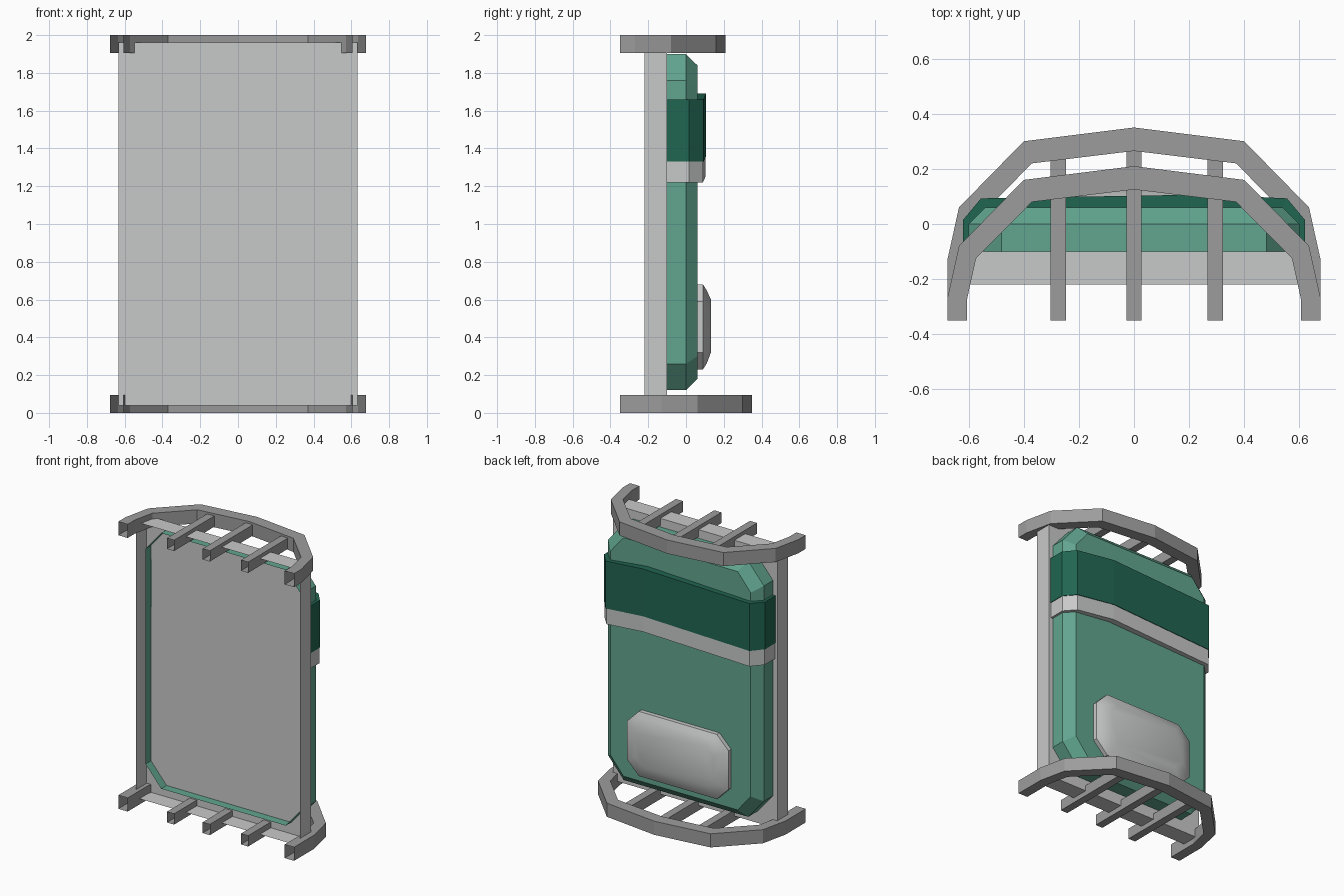
import bpy, bmesh

if "Cube" in bpy.data.objects:
    bpy.data.objects.remove(bpy.data.objects["Cube"])


def material(name, rgb):
    m = bpy.data.materials.new(name)
    m.diffuse_color = (*rgb, 1)
    m.use_nodes = True
    m.node_tree.nodes["Principled BSDF"].inputs["Base Color"].default_value = m.diffuse_color
    return m


GREEN = material("mid green", (0.12, 0.375, 0.275))
DARK = material("dark green", (0.015, 0.132, 0.082))
LIGHT = material("light grey", (0.575, 0.585, 0.58))
GREY = material("mid grey", (0.335, 0.335, 0.335))


def loft(name, rings, mats, closed=True, caps=()):
    """Bridge equal-length rings of points; caps lists ring indices to fill."""
    bm = bmesh.new()
    vs = [[bm.verts.new(p) for p in r] for r in rings]
    n = len(rings[0])
    for a, b in zip(vs, vs[1:]):
        for i in range(n if closed else n - 1):
            j = (i + 1) % n
            bm.faces.new((a[i], a[j], b[j], b[i]))
    for c in caps:
        bm.faces.new(vs[c])
    bmesh.ops.recalc_face_normals(bm, faces=bm.faces)
    me = bpy.data.meshes.new(name)
    bm.to_mesh(me)
    bm.free()
    for m in mats:
        me.materials.append(m)
    ob = bpy.data.objects.new(name, me)
    bpy.context.collection.objects.link(ob)
    return ob


def octagon(hx, z0, z1, c, y, cz=None):
    """Chamfered rectangle in the xz plane."""
    cz = cz or c
    return [(-hx + c, y, z0), (hx - c, y, z0), (hx, y, z0 + cz), (hx, y, z1 - cz),
            (hx - c, y, z1), (-hx + c, y, z1), (-hx, y, z1 - cz), (-hx, y, z0 + cz)]


# Shallow open-fronted tray with a flat grey back panel
def rect(y):
    return [(-0.633, y, 0.04), (0.633, y, 0.04), (0.633, y, 1.96), (-0.633, y, 1.96)]


loft("back_tray", [rect(-0.22), rect(-0.10)], [LIGHT], caps=(-1,))

# Main padded body: its open rim stands forward of the panel, back is bevelled
loft("pack_body", [octagon(0.60, 0.12, 1.90, 0.12, -0.16, 0.14),
                   octagon(0.60, 0.12, 1.90, 0.12, 0.0, 0.14),
                   octagon(0.54, 0.18, 1.84, 0.10, 0.06, 0.12)],
     [GREEN], caps=(-1,))


# Flap band wrapped over the sides and back, peaking off centre
def band(name, z0, z1, d, mat):
    outer = [(-0.62 + d, -0.10, 0), (-0.62 + d, 0.015, 0), (-0.555 + d, 0.093 - d, 0),
             (0.26, 0.107 - d, 0.03), (0.555 - d, 0.093 - d, 0),
             (0.62 - d, 0.015, 0), (0.62 - d, -0.10, 0)]
    inner = [(-0.597, -0.10, 0), (-0.597, -0.005, 0), (-0.535, 0.055, 0),
             (0.26, 0.055, 0.03), (0.535, 0.055, 0), (0.597, -0.005, 0), (0.597, -0.10, 0)]
    rings = []
    for o, i in zip(outer, inner):
        rings.append([(o[0], o[1], z0 + o[2]), (o[0], o[1], z1 + o[2]),
                      (i[0], i[1], z1 + i[2]), (i[0], i[1], z0 + i[2])])
    loft(name, rings, [mat], caps=(0, -1))


band("flap_band", 1.33, 1.66, 0, DARK)
band("flap_trim", 1.22, 1.33, 0.004, LIGHT)

# Rounded pocket low on the back
pocket = loft("pocket", [octagon(0.39, 0.23, 0.68, 0.09, 0.05),
                         octagon(0.39, 0.23, 0.68, 0.09, 0.09),
                         octagon(0.36, 0.262, 0.648, 0.08, 0.11),
                         octagon(0.30, 0.32, 0.60, 0.06, 0.132)], [LIGHT], caps=(-1,))
bpy.context.view_layer.objects.active = pocket
pocket.select_set(True)
bpy.ops.object.shade_smooth_by_angle(angle=0.75)
pocket.select_set(False)


# Curved frame rails with open ends, and three cross bars each
def rail(name, z0, shift):
    z1 = z0 + 0.095
    half = [((0.677, -0.35), (0.605, -0.35)),
            ((0.677, -0.27 + shift), (0.605, -0.27 + shift)),
            ((0.635, -0.08 + shift), (0.573, -0.125 + shift)),
            ((0.40, 0.16 + shift), (0.37, 0.08 + shift)),
            ((0.0, 0.21 + shift), (0.0, 0.125 + shift))]
    path = half + [((-o[0], o[1]), (-i[0], i[1])) for o, i in half[-2::-1]]
    loft(name + "_rail", [[(*o, z0), (*o, z1), (*i, z1), (*i, z0)] for o, i in path], [GREY])
    for k, x in enumerate((-0.275, 0.0, 0.295)):
        a, b, lo, hi = x - 0.0275, x + 0.0275, z0 + 0.005, z0 + 0.08
        back = (0.14 if x == 0 else 0.10) + shift
        loft(f"{name}_bar_{k + 1}",
             [[(a, y, lo), (b, y, lo), (b, y, hi), (a, y, hi)] for y in (-0.35, back)], [GREY])


rail("bottom", 0.0, 0.14)
rail("top", 1.905, 0.0)
